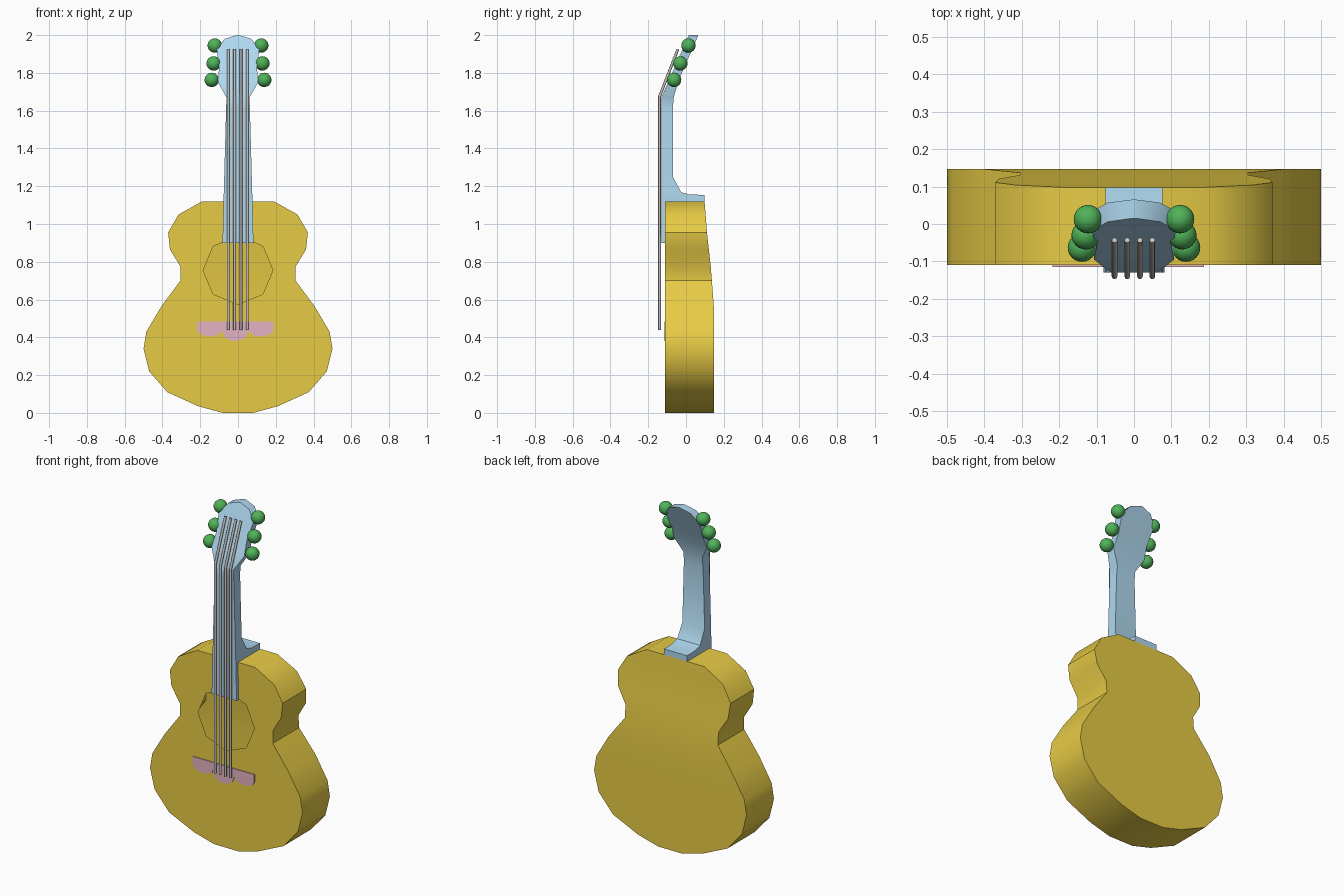
import bpy, bmesh, math

if "Cube" in bpy.data.objects:
    bpy.data.objects.remove(bpy.data.objects["Cube"])

def material(name, color):
    m = bpy.data.materials.new(name)
    m.diffuse_color = (*color, 1)
    m.use_nodes = True
    m.node_tree.nodes["Principled BSDF"].inputs["Base Color"].default_value = m.diffuse_color
    return m

GOLD = material("gold", (0.80, 0.60, 0.06))
BLUE = material("blue", (0.43, 0.69, 0.87))
PINK = material("pink", (0.78, 0.45, 0.55))
GREEN = material("green", (0.08, 0.45, 0.10))
STEEL = material("steel", (0.55, 0.52, 0.50))

def finish(name, bm, mat, angle=35):
    bmesh.ops.recalc_face_normals(bm, faces=bm.faces)
    me = bpy.data.meshes.new(name)
    bm.to_mesh(me)
    bm.free()
    me.shade_smooth()
    me.set_sharp_from_angle(angle=math.radians(angle))
    me.materials.append(mat)
    ob = bpy.data.objects.new(name, me)
    bpy.context.collection.objects.link(ob)
    return ob

# Hollow body: half outline (x, z, back y), mirrored, with an open sound hole
FRONT = -0.11
half = [(0.08, 0.0, 0.147), (0.21, 0.035, 0.147), (0.375, 0.11, 0.147),
        (0.47, 0.22, 0.147), (0.5, 0.34, 0.147), (0.485, 0.43, 0.147),
        (0.405, 0.565, 0.147), (0.305, 0.70, 0.137), (0.305, 0.775, 0.131),
        (0.36, 0.865, 0.121), (0.37, 0.955, 0.111), (0.315, 1.05, 0.104),
        (0.19, 1.12, 0.098)]
n = len(half)
outline = half + [(-x, z, y) for x, z, y in reversed(half)]
bm = bmesh.new()
front = [bm.verts.new((x, FRONT, z)) for x, z, y in outline]
back = [bm.verts.new((x, y, z)) for x, z, y in outline]
hole = [bm.verts.new((0.185 * math.sin(i * math.pi / 4), FRONT,
                      0.755 + 0.18 * math.cos(i * math.pi / 4))) for i in range(8)]
rim = []
for loop in (front, hole):
    for i, v in enumerate(loop):
        rim.append(bm.edges.new((v, loop[(i + 1) % len(loop)])))
bmesh.ops.triangle_fill(bm, use_beauty=True, edges=rim, normal=(0, -1, 0))
for i in range(2 * n):
    j = (i + 1) % (2 * n)
    bm.faces.new((front[i], front[j], back[j], back[i]))
for i in range(n - 1):
    bm.faces.new((back[i], back[i + 1], back[2 * n - 2 - i], back[2 * n - 1 - i]))
finish("body", bm, GOLD)

# Neck, heel and tilted headstock: rectangular sections (z, half width, front y, back y)
sections = [(0.90, 0.082, -0.13, -0.10), (1.10, 0.077, -0.13, -0.10),
            (1.101, 0.077, -0.13, 0.098), (1.154, 0.076, -0.13, 0.098),
            (1.156, 0.076, -0.13, 0.02), (1.168, 0.075, -0.13, -0.025),
            (1.25, 0.073, -0.13, -0.07), (1.61, 0.063, -0.13, -0.07),
            (1.67, 0.061, -0.13, -0.065), (1.75, 0.107, -0.095, -0.043),
            (1.83, 0.100, -0.06, -0.009), (1.925, 0.113, -0.018, 0.033),
            (1.98, 0.070, 0.006, 0.057), (2.0, 0.006, 0.015, 0.065)]
bm = bmesh.new()
rings = [[bm.verts.new(p) for p in ((-w, f, z), (w, f, z), (w, b, z), (-w, b, z))]
         for z, w, f, b in sections]
for r0, r1 in zip(rings, rings[1:]):
    for i in range(4):
        j = (i + 1) % 4
        bm.faces.new((r0[i], r0[j], r1[j], r1[i]))
bm.faces.new(rings[0])
bm.faces.new(rings[-1])
finish("neck", bm, BLUE)

# Bridge: thin plate with three scallops along the lower edge
pts = [(-0.217, 0.485)]
for cx, rx, cz, rz in ((-0.15, 0.067, 0.44, 0.035), (-0.015, 0.068, 0.43, 0.05),
                       (0.12, 0.067, 0.44, 0.035)):
    for k in range(7):
        a = math.pi + k * math.pi / 6
        pts.append((cx + rx * math.cos(a), cz + rz * math.sin(a)))
pts.append((0.187, 0.485))
bm = bmesh.new()
face = bm.faces.new([bm.verts.new((x, -0.115, z)) for x, z in pts])
ext = bmesh.ops.extrude_face_region(bm, geom=[face], use_keep_orig=True)
for v in ext["geom"]:
    if isinstance(v, bmesh.types.BMVert):
        v.co.y = -0.105
finish("bridge", bm, PINK)

# Strings bent over the nut
for i, x in enumerate((-0.052, -0.018, 0.016, 0.049)):
    cu = bpy.data.curves.new(f"string_{i + 1}", 'CURVE')
    cu.dimensions = '3D'
    cu.bevel_depth = 0.0075
    cu.bevel_resolution = 2
    cu.use_fill_caps = True
    sp = cu.splines.new('POLY')
    sp.points.add(2)
    for p, (y, z) in zip(sp.points, ((-0.14, 0.44), (-0.14, 1.675), (-0.043, 1.925))):
        p.co = (x, y, z, 1)
    cu.materials.append(STEEL)
    bpy.context.collection.objects.link(bpy.data.objects.new(cu.name, cu))

# Tuning pegs, three per side
for side, tag in ((-1, "left"), (1, "right")):
    for i, (x, y, z) in enumerate(((0.139, -0.063, 1.763), (0.129, -0.03, 1.85),
                                   (0.123, 0.013, 1.945))):
        bm = bmesh.new()
        bmesh.ops.create_uvsphere(bm, u_segments=24, v_segments=14, radius=0.038)
        ob = finish(f"tuning_peg_{tag}_{i + 1}", bm, GREEN, 60)
        ob.location = (side * x, y, z)
